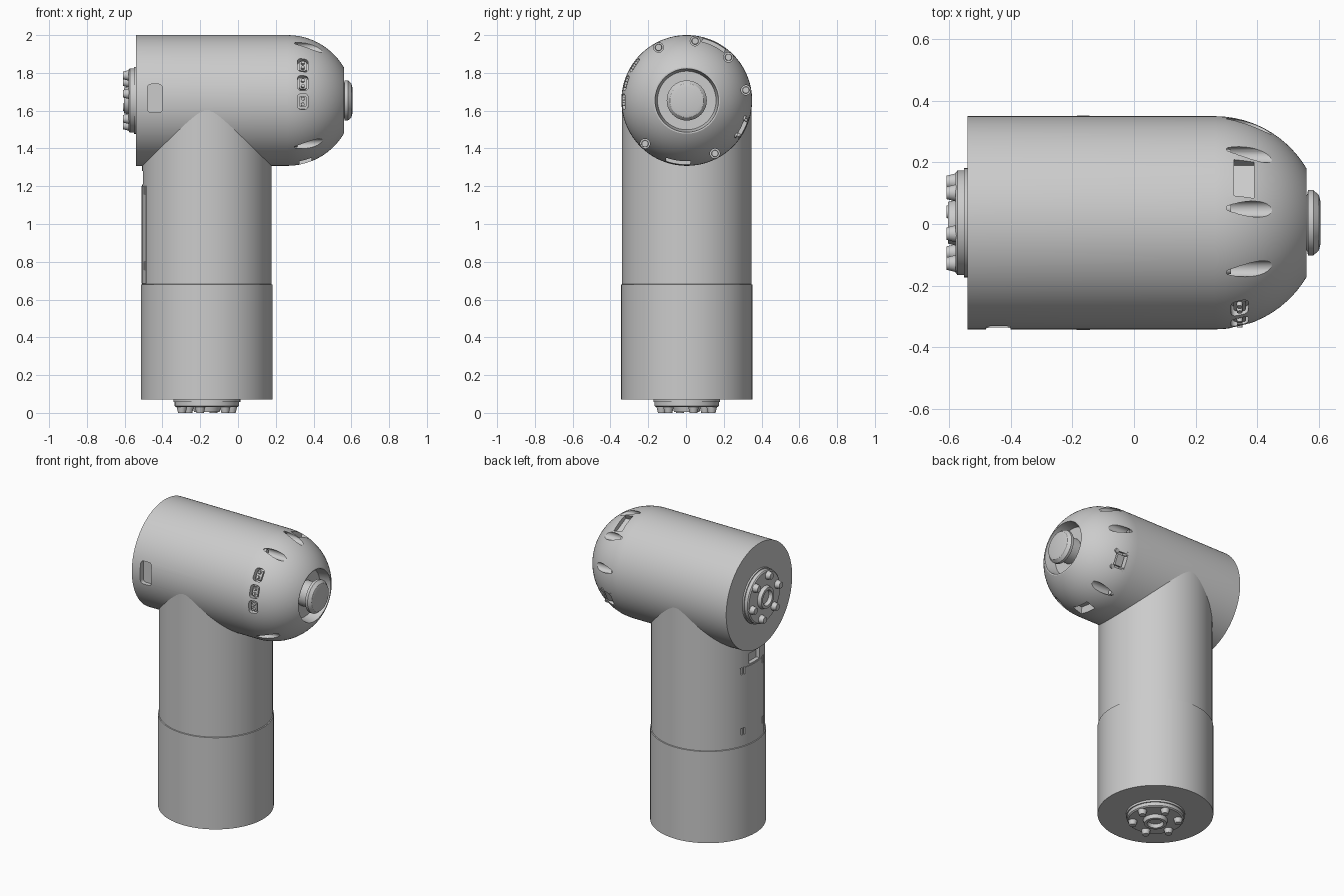
import bpy, bmesh
from math import pi, cos, sin, sqrt, radians
from mathutils import Matrix, Vector

if "Cube" in bpy.data.objects:
    bpy.data.objects.remove(bpy.data.objects["Cube"])

grey = bpy.data.materials.new("housing_grey")
grey.use_nodes = True
grey.diffuse_color = (0.6, 0.6, 0.6, 1)
grey.node_tree.nodes["Principled BSDF"].inputs["Base Color"].default_value = (0.6, 0.6, 0.6, 1)

R = 0.346                       # arm radius
CY, CZ, CX = 0.004, 1.654, -0.165   # arm axis (y, z) and column axis x
DOME_X, TIP_X = 0.262, 0.56
ALONG_X = Matrix.Translation((0, CY, CZ)) @ Matrix.Rotation(pi / 2, 4, 'Y')
UP = Matrix.Translation((CX, CY, 0))


def make(name, bm, matrix=Matrix()):
    bmesh.ops.transform(bm, matrix=matrix, verts=bm.verts)
    bmesh.ops.recalc_face_normals(bm, faces=bm.faces)
    mesh = bpy.data.meshes.new(name)
    bm.to_mesh(mesh)
    bm.free()
    mesh.materials.append(grey)
    ob = bpy.data.objects.new(name, mesh)
    bpy.context.collection.objects.link(ob)
    return ob


def lathe(name, profile, matrix, steps=128):
    """Revolve (radius, height) points about local z."""
    bm = bmesh.new()
    verts = [bm.verts.new((r, 0, h)) for r, h in profile]
    edges = [bm.edges.new(pair) for pair in zip(verts, verts[1:])]
    bmesh.ops.spin(bm, geom=verts + edges, cent=(0, 0, 0), axis=(0, 0, 1),
                   angle=2 * pi, steps=steps)
    bmesh.ops.remove_doubles(bm, verts=bm.verts, dist=1e-5)
    return make(name, bm, matrix)


def add_box(bm, matrix, size, bevel=0.0):
    """Box with its four local z edges rounded."""
    part = bmesh.new()
    bmesh.ops.create_cube(part, size=1)
    bmesh.ops.scale(part, vec=size, verts=part.verts)
    if bevel:
        edges = [e for e in part.edges
                 if abs((e.verts[0].co - e.verts[1].co).normalized().z) > 0.9]
        bmesh.ops.bevel(part, geom=edges, offset=bevel, segments=4, profile=0.5, affect='EDGES')
    merge(bm, part, matrix)


def add_cone(bm, matrix, r1, r2, depth, sides=24):
    part = bmesh.new()
    bmesh.ops.create_cone(part, cap_ends=True, segments=sides, radius1=r1, radius2=r2, depth=depth)
    merge(bm, part, matrix)


def merge(bm, part, matrix):
    bmesh.ops.transform(part, matrix=matrix, verts=part.verts)
    temp = bpy.data.meshes.new("temp")
    part.to_mesh(temp)
    part.free()
    bm.from_mesh(temp)
    bpy.data.meshes.remove(temp)


def cut(target, bm):
    cutter = make("cutter", bm)
    cutter.hide_render = True
    mod = target.modifiers.new("cut", 'BOOLEAN')
    mod.object, mod.operation, mod.solver = cutter, 'DIFFERENCE', 'EXACT'
    bpy.context.view_layer.objects.active = target
    bpy.ops.object.modifier_apply(modifier=mod.name)
    bpy.data.objects.remove(cutter)


def on_arm(deg, r, x):
    """Frame on the arm: local z points outward, local x along the arm."""
    a = radians(deg)
    return (Matrix.Translation((x, CY + r * cos(a), CZ + r * sin(a)))
            @ Matrix.Rotation(a - pi / 2, 4, 'X'))


# Arm: cylinder with a rounded dome and a recess in its tip
dome = [(sqrt(R * R - (x - DOME_X) ** 2), x)
        for x in [DOME_X + (TIP_X - DOME_X) * sin(i / 14 * pi / 2) for i in range(15)]]
arm = lathe("arm_housing", [(0, -0.54), (R, -0.54)] + dome
            + [(0.168, 0.56), (0.155, 0.49), (0, 0.49)], ALONG_X)

cuts = bmesh.new()
SCREWS = (118, 82, 46, 10, -62, -134)
SOCKETS = (181, 164, 146)
for deg in SCREWS:              # screw pockets run along the arm
    add_cone(cuts, on_arm(deg, 0.318, 0.4) @ Matrix.Rotation(pi / 2, 4, 'Y'), 0.026, 0.026, 0.2)
for deg in (64, -98):           # open slots
    add_box(cuts, on_arm(deg, R, 0.357), (0.065, 0.13, 0.11))
for deg in SOCKETS:
    add_box(cuts, on_arm(deg, R, 0.343), (0.056, 0.082, 0.09), 0.018)
add_box(cuts, on_arm(-26, R, 0.357), (0.07, 0.1, 0.1))
add_box(cuts, Matrix.Translation((-0.44, CY - R, 1.665)) @ Matrix.Rotation(pi / 2, 4, 'X'),
        (0.08, 0.15, 0.07), 0.02)
cut(arm, cuts)

# Screws in the pockets
bm = bmesh.new()
for deg in SCREWS:
    add_cone(bm, on_arm(deg, 0.318, 0.305) @ Matrix.Rotation(pi / 2, 4, 'Y'), 0.019, 0.017, 0.02)
make("dome_screws", bm)

# Row of three sockets, each with a frame, bar and two pins
bm = bmesh.new()
for deg in SOCKETS:
    add_box(bm, on_arm(deg, 0.31, 0.343), (0.04, 0.06, 0.03), 0.012)
    for dy in (-0.015, 0.015):
        add_cone(bm, on_arm(deg, 0.325, 0.343) @ Matrix.Translation((0, dy, 0)),
                 0.011, 0.009, 0.03, 12)
make("sockets", bm)

# Square connector with four corner screws
bm = bmesh.new()
add_box(bm, on_arm(-26, 0.305, 0.357), (0.05, 0.07, 0.03))
for dx in (-0.036, 0.036):
    for dy in (-0.05, 0.05):
        add_cone(bm, on_arm(-26, 0.313, 0.357) @ Matrix.Translation((dx, dy, 0)),
                 0.014, 0.014, 0.03 - dx * 0.4, 16)
make("side_connector", bm)

# Knob in the dome tip
lathe("tip_knob", [(0, 0.48), (0.08, 0.48), (0.08, 0.55), (0.092, 0.562), (0.106, 0.565),
                   (0.106, 0.582), (0.09, 0.6), (0.07, 0.605), (0, 0.605)], ALONG_X, 96)

# Column with a slightly wider lower sleeve
column = lathe("column", [(0, 0.6), (0.342, 0.6), (0.342, CZ), (0, CZ)], UP)
lathe("lower_sleeve", [(0, 0.072), (0.348, 0.072), (0.348, 0.68), (0.339, 0.682), (0, 0.682)], UP)


# Curved service panel on the column side
def arc_panel(name, r, half_deg, z0, z1, thick):
    bm = bmesh.new()
    n = 16
    rows = []
    for i in range(n + 1):
        a = pi + radians(half_deg) * (2 * i / n - 1)
        rows.append([bm.verts.new((q * cos(a), q * sin(a), z))
                     for q, z in ((r, z0), (r, z1), (r - thick, z1), (r - thick, z0))])
    for a, b in zip(rows, rows[1:]):
        for k in range(4):
            bm.faces.new((a[k], a[(k + 1) % 4], b[(k + 1) % 4], b[k]))
    bm.faces.new(rows[0])
    bm.faces.new(rows[-1])
    return make(name, bm, UP)


panel = arc_panel("service_panel", 0.3455, 21, 0.684, 1.2, 0.02)


def side_slots():
    bm = bmesh.new()
    for z in (0.78, 1.18):
        for deg in (-19, -16, 16, 19):
            a = pi + radians(deg)
            add_box(bm, UP @ Matrix.Translation((0.34 * cos(a), 0.34 * sin(a), z))
                    @ Matrix.Rotation(a, 4, 'Z'), (0.05, 0.009, 0.045))
    add_box(bm, Matrix.Translation((CX - 0.345, CY, 1.245)), (0.06, 0.11, 0.07))
    return bm


for part in (column, panel):
    cut(part, side_slots())


# Mounting flange: stepped plate, centre ring, and conical bosses
def flange(name, matrix):
    lathe(name + "_plate", [(0, 0.03), (0.045, 0.03), (0.05, 0.006), (0.068, 0.006),
                            (0.075, -0.0), (0.075, 0.012), (0.09, 0.03), (0.162, 0.03),
                            (0.17, 0.036), (0.17, 0.058), (0.177, 0.058), (0.177, 0.08),
                            (0, 0.08)][0:3] + [(0.068, 0.006), (0.074, 0.03), (0.162, 0.03),
                            (0.17, 0.036), (0.17, 0.058), (0.177, 0.058), (0.177, 0.08),
                            (0, 0.08)], matrix, 64)
    bm = bmesh.new()
    for i in range(6):
        a = radians(15 + 60 * i)
        add_cone(bm, Matrix.Translation((0.137 * cos(a), 0.137 * sin(a), 0.018)),
                 0.02, 0.029, 0.036)
    make(name + "_bosses", bm, matrix)


flange("base_flange", UP)
flange("end_flange", Matrix.Translation((-0.609, 0, 0)) @ ALONG_X)

# Smooth shading with sharp edges kept
bpy.ops.object.select_all(action='DESELECT')
for ob in bpy.context.scene.objects:
    if ob.type == 'MESH':
        ob.select_set(True)
        bpy.context.view_layer.objects.active = ob
bpy.ops.object.shade_smooth_by_angle(angle=radians(30))
